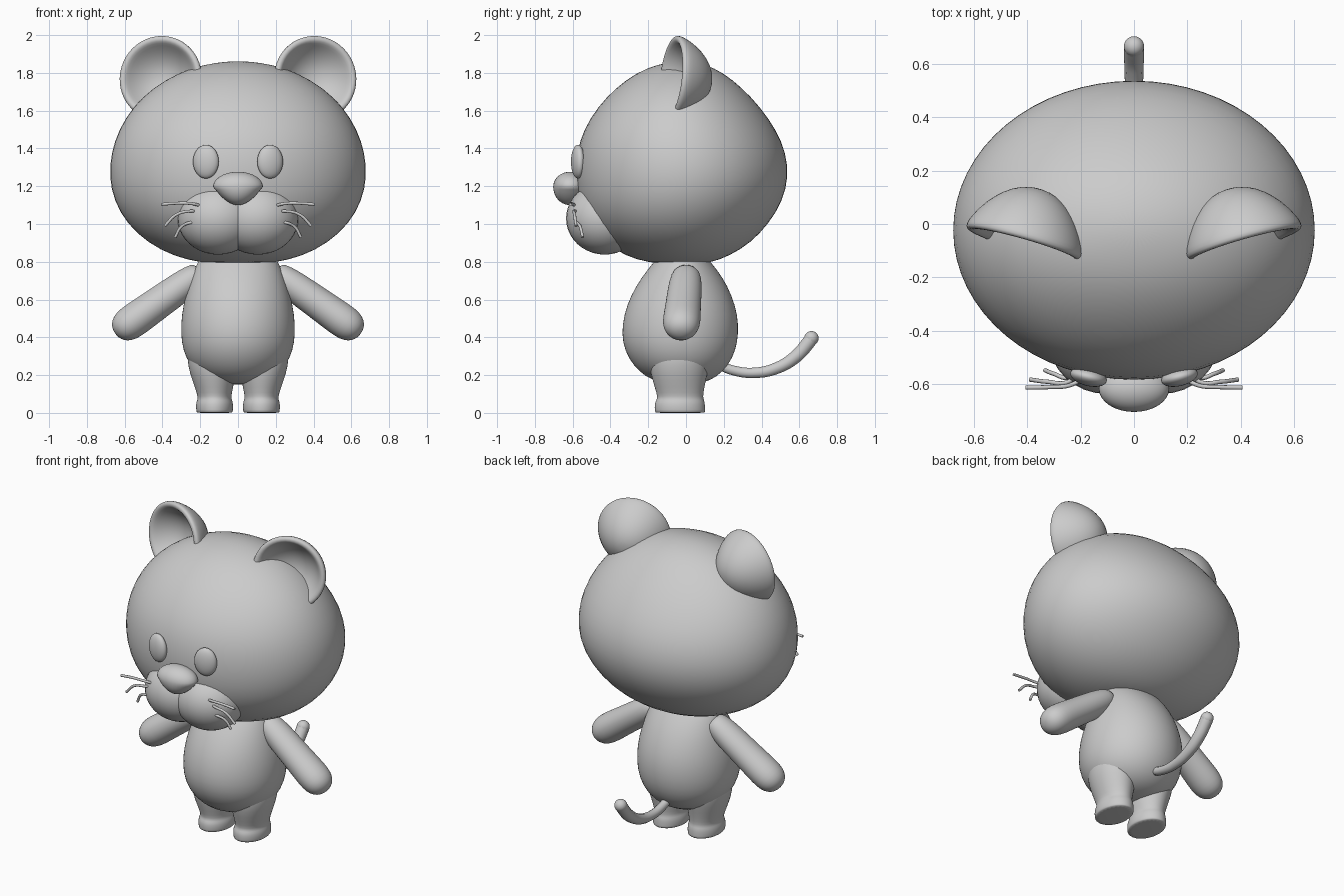
import bpy, bmesh, math
from mathutils import Matrix, Vector

cube = bpy.data.objects.get("Cube")
if cube:
    bpy.data.objects.remove(cube, do_unlink=True)

grey = bpy.data.materials.new("plain grey")
grey.use_nodes = True
grey.diffuse_color = (0.6, 0.6, 0.6, 1)
grey.node_tree.nodes["Principled BSDF"].inputs["Base Color"].default_value = (0.6, 0.6, 0.6, 1)


def finish(name, mesh, matrix=Matrix(), subdiv=0, side=1):
    """Place the mesh, mirror it for the right side, shade and link it."""
    mesh.transform(matrix)
    if side < 0:
        mesh.transform(Matrix.Diagonal((-1, 1, 1, 1)))
        mesh.flip_normals()
    mesh.materials.clear()
    mesh.materials.append(grey)
    mesh.shade_smooth()
    mesh.set_sharp_from_angle(angle=math.radians(70))
    obj = bpy.data.objects.new(name, mesh)
    bpy.context.collection.objects.link(obj)
    if subdiv:
        obj.modifiers.new("smooth", "SUBSURF").levels = subdiv
        obj.modifiers["smooth"].render_levels = subdiv
    return obj


def loft(name, rings, matrix=Matrix(), n=24, subdiv=1, side=1):
    """Skin elliptical rings given as (z, centre x, x radius, y front, y back)."""
    bm = bmesh.new()
    loops = []
    for z, cx, rx, yf, yb in rings:
        cy, ry = (yf + yb) / 2, (yb - yf) / 2
        loops.append([bm.verts.new((cx + rx * math.cos(2 * math.pi * i / n),
                                    cy + ry * math.sin(2 * math.pi * i / n), z)) for i in range(n)])
    for a, b in zip(loops, loops[1:]):
        for i in range(n):
            j = (i + 1) % n
            bm.faces.new((a[i], a[j], b[j], b[i]))
    bm.faces.new(loops[0][::-1])
    bm.faces.new(loops[-1])
    bmesh.ops.recalc_face_normals(bm, faces=bm.faces)
    mesh = bpy.data.meshes.new(name)
    bm.to_mesh(mesh)
    bm.free()
    return finish(name, mesh, matrix, subdiv, side)


def ball(name, centre, radii, turn=0, side=1, shape=None):
    """Ellipsoid, optionally reshaped in unit space and turned about z."""
    bm = bmesh.new()
    bmesh.ops.create_uvsphere(bm, u_segments=32, v_segments=20, radius=1)
    if shape:
        for v in bm.verts:
            v.co = shape(v.co)
    mesh = bpy.data.meshes.new(name)
    bm.to_mesh(mesh)
    bm.free()
    matrix = (Matrix.Translation(centre) @ Matrix.Rotation(turn, 4, "Z")
              @ Matrix.Diagonal((*radii, 1)))
    return finish(name, mesh, matrix, 0, side)


def tube(name, points, radius, radii=None, side=1):
    """Smooth round tube through points."""
    curve = bpy.data.curves.new(name, "CURVE")
    curve.dimensions = "3D"
    curve.bevel_depth = radius
    curve.bevel_resolution = 3
    curve.use_fill_caps = True
    spline = curve.splines.new("BEZIER")
    spline.bezier_points.add(len(points) - 1)
    for i, (p, co) in enumerate(zip(spline.bezier_points, points)):
        p.co = co
        p.handle_left_type = p.handle_right_type = "AUTO"
        p.radius = radii[i] if radii else 1
    temp = bpy.data.objects.new(name + " path", curve)
    bpy.context.collection.objects.link(temp)
    deps = bpy.context.evaluated_depsgraph_get()
    mesh = bpy.data.meshes.new_from_object(temp.evaluated_get(deps))
    bpy.data.objects.remove(temp, do_unlink=True)
    return finish(name, mesh, side=side)


# Head: wide and heavy at the cheeks
loft("head", [
    (0.787, 0, 0.06, -0.07, 0.04), (0.795, 0, 0.20, -0.20, 0.13), (0.83, 0, 0.345, -0.32, 0.23),
    (0.90, 0, 0.48, -0.435, 0.345), (1.00, 0, 0.59, -0.525, 0.44), (1.12, 0, 0.66, -0.575, 0.515),
    (1.25, 0, 0.687, -0.59, 0.547), (1.38, 0, 0.675, -0.582, 0.532), (1.50, 0, 0.635, -0.545, 0.48),
    (1.62, 0, 0.56, -0.47, 0.395), (1.72, 0, 0.455, -0.375, 0.30), (1.80, 0, 0.32, -0.265, 0.20),
    (1.845, 0, 0.18, -0.155, 0.105), (1.862, 0, 0.05, -0.05, 0.01)], n=32)

# Body: pear shape with a round belly
loft("body", [
    (0.15, 0, 0.03, -0.05, 0.01), (0.157, 0, 0.11, -0.13, 0.09), (0.19, 0, 0.19, -0.215, 0.165),
    (0.25, 0, 0.255, -0.28, 0.225), (0.33, 0, 0.293, -0.327, 0.265), (0.42, 0, 0.305, -0.343, 0.28),
    (0.52, 0, 0.30, -0.33, 0.275), (0.62, 0, 0.28, -0.295, 0.245), (0.72, 0, 0.25, -0.235, 0.195),
    (0.80, 0, 0.215, -0.17, 0.13), (0.86, 0, 0.17, -0.12, 0.08)], n=32)


def nose_shape(co):
    # Rounded triangle, narrowing to the bottom
    k = 1 - 0.35 * max(0, -co.z) ** 0.8
    return Vector((co.x * k, co.y, co.z * (0.9 if co.z > 0 else 1.1)))


ball("nose", (0, -0.615, 1.197), (0.132, 0.088, 0.088), shape=nose_shape)

EAR = [(-0.205, 0.02), (-0.195, 0.07), (-0.16, 0.13), (-0.10, 0.185), (-0.04, 0.218),
       (-0.005, 0.230), (0.012, 0.225), (0.016, 0.205), (0.005, 0.190), (-0.03, 0.165),
       (-0.075, 0.12), (-0.105, 0.065), (-0.112, 0.015)]
ARM = [(-0.05, 0.05), (-0.03, 0.068), (0.05, 0.08), (0.16, 0.084), (0.28, 0.087), (0.38, 0.092),
       (0.44, 0.088), (0.48, 0.070), (0.503, 0.042), (0.51, 0.012)]
WHISKERS = {
    "upper": [(0.18, -0.57, 1.09), (0.24, -0.603, 1.107), (0.32, -0.61, 1.11), (0.405, -0.612, 1.104)],
    "middle": [(0.21, -0.56, 1.06), (0.25, -0.592, 1.068), (0.325, -0.59, 1.05), (0.388, -0.582, 0.99)],
    "lower": [(0.21, -0.55, 1.00), (0.245, -0.575, 1.008), (0.30, -0.56, 0.985), (0.333, -0.547, 0.93)],
}

for side, label in ((1, "left"), (-1, "right")):
    # Face
    ball(f"{label}_eye", (0.17, -0.572, 1.33), (0.07, 0.034, 0.089), math.radians(14), side)
    ball(f"{label}_muzzle", (0.105, -0.43, 1.03), (0.215, 0.205, 0.192), 0, side)
    for part, pts in WHISKERS.items():
        tube(f"{label}_{part}_whisker", pts, 0.008, side=side)

    # Cupped ear, opening forward and slightly outward
    ear_place = (Matrix.Translation((0.41, -0.065, 1.772)) @ Matrix.Rotation(math.radians(16), 4, "Z")
                 @ Matrix.Rotation(math.radians(84), 4, "X"))
    loft(f"{label}_ear", [(z, 0, r, -r, r) for z, r in EAR], ear_place, side=side)

    # Arm, reaching out and down
    axis = Vector((0.415, -0.03, -0.295))
    arm_place = Matrix.Translation((0.235, 0.0, 0.715)) @ axis.to_track_quat("Z", "Y").to_matrix().to_4x4()
    loft(f"{label}_arm", [(z, 0, r * 1.1, -r, r) for z, r in ARM], arm_place, side=side)

    # Leg with a slightly wider foot and a flat sole
    loft(f"{label}_leg", [
        (0.0, 0.124, 0.094, -0.163, 0.10), (0.003, 0.124, 0.096, -0.165, 0.102),
        (0.03, 0.124, 0.100, -0.168, 0.102), (0.06, 0.124, 0.097, -0.165, 0.10),
        (0.075, 0.124, 0.089, -0.152, 0.092), (0.10, 0.125, 0.092, -0.155, 0.092),
        (0.17, 0.130, 0.112, -0.178, 0.105), (0.25, 0.138, 0.130, -0.197, 0.125),
        (0.34, 0.135, 0.135, -0.19, 0.13), (0.42, 0.13, 0.10, -0.15, 0.10)], side=side)

# Tail, curling up behind, with a rounded tip
tube("tail", [(0, 0.16, 0.26), (0, 0.25, 0.225), (0, 0.36, 0.212), (0, 0.48, 0.237),
              (0, 0.58, 0.297), (0, 0.65, 0.375), (0, 0.664, 0.395)],
     0.036, [0.7, 0.75, 0.8, 0.9, 1, 1.05, 1.05])
ball("tail_tip", (0, 0.664, 0.395), (0.038, 0.038, 0.038))
